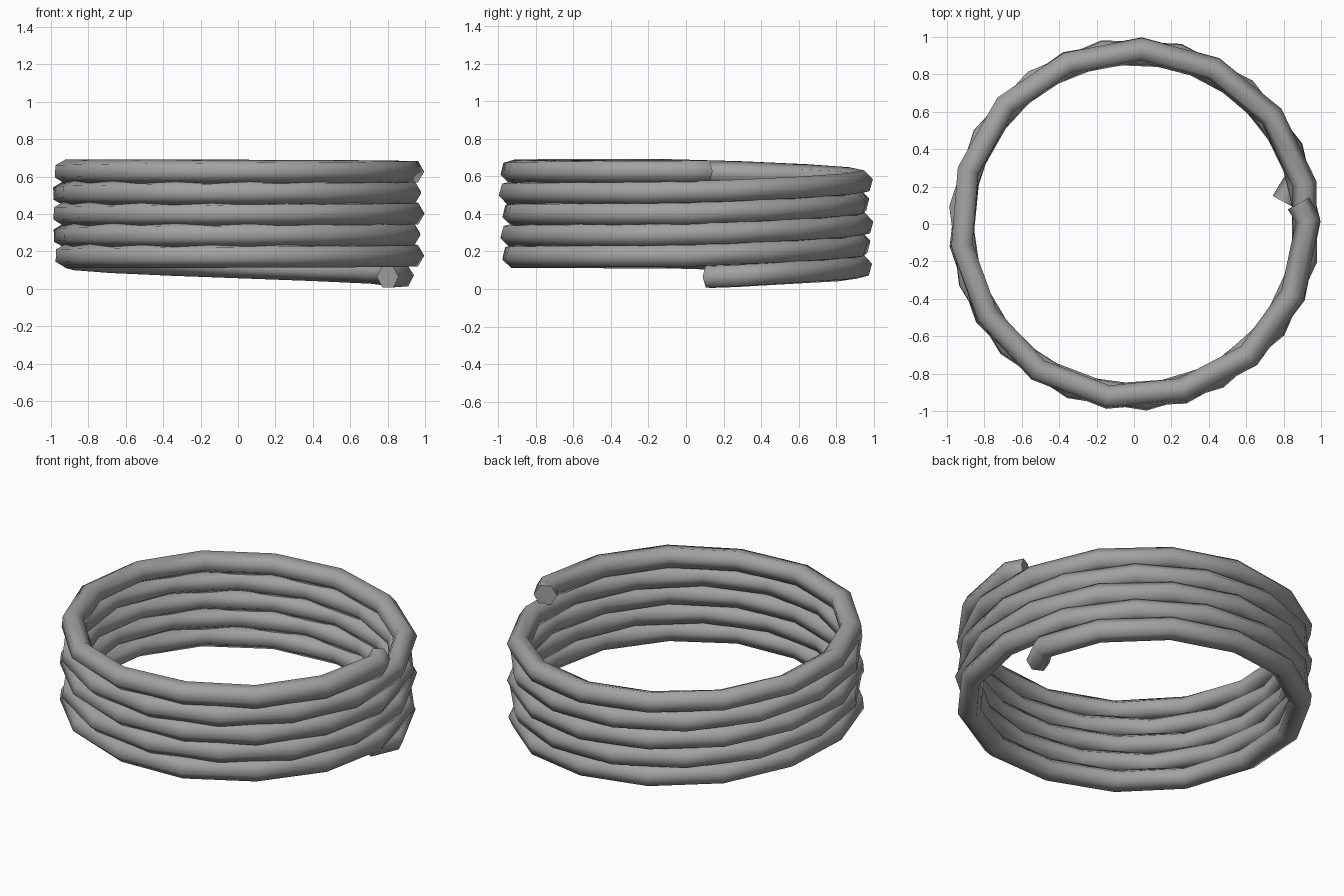
import bpy, bmesh, math, random
from mathutils import Vector

cube = bpy.data.objects.get("Cube")
if cube:
    bpy.data.objects.remove(cube)

random.seed(3)
TURNS, PER_TURN, SIDES = 5, 14.5, 6
COIL_R, TUBE_R, PITCH, BASE_Z = 0.93, 0.066, 0.1125, 0.064


def height(angle):
    """Climb over the back half of every turn, stay level over the front half."""
    turn, part = divmod(angle / math.tau, 1.0)
    return BASE_Z + PITCH * (turn + min(part * 2, 1.0))


# Centre line: inward-bent lower tip, five turns, inward-bent upper tip
path = [Vector((0.80, 0.12, BASE_Z)), Vector((0.875, 0.26, BASE_Z + 0.005))]
step = math.tau / PER_TURN
angle = math.radians(38)
while angle < math.tau * TURNS - 0.2:
    r = COIL_R + random.uniform(-0.006, 0.006)
    path.append(Vector((r * math.cos(angle), r * math.sin(angle), height(angle))))
    angle += step
top_z = BASE_Z + PITCH * TURNS
path += [Vector((0.93, 0.02, top_z)), Vector((0.88, 0.11, top_z))]

# Sweep a slowly twisting hexagon along the centre line
bm = bmesh.new()
rings = []
for i, p in enumerate(path):
    before = (p - path[max(i - 1, 0)]).normalized()
    after = (path[min(i + 1, len(path) - 1)] - p).normalized()
    tangent = (before + after).normalized()
    side = tangent.cross(Vector((0, 0, 1))).normalized()
    up = side.cross(tangent)
    twist = math.atan2(p.y, p.x) % math.tau / SIDES
    ring = []
    for k in range(SIDES):
        a = twist + math.tau * k / SIDES
        ring.append(bm.verts.new(p + TUBE_R * (side * math.cos(a) + up * math.sin(a))))
    # Keep the same corner order after the twist wraps round by one corner
    shift = int((i > 1) and sum(1 for q, s in zip(path, path[1:i + 1])
                                if q.y < 0 <= s.y)) % SIDES
    rings.append(ring[shift:] + ring[:shift])

for a, b in zip(rings, rings[1:]):
    for k in range(SIDES):
        n = (k + 1) % SIDES
        bm.faces.new((a[k], a[n], b[n], b[k]))
bm.faces.new(rings[0])
bm.faces.new(rings[-1])
bmesh.ops.recalc_face_normals(bm, faces=bm.faces)

mesh = bpy.data.meshes.new("coiled_tube")
bm.to_mesh(mesh)
bm.free()
coil = bpy.data.objects.new("coiled_tube", mesh)
bpy.context.scene.collection.objects.link(coil)

# Plain grey finish
grey = bpy.data.materials.new("mid_grey")
grey.use_nodes = True
colour = (0.36, 0.36, 0.36, 1)
grey.diffuse_color = colour
grey.node_tree.nodes["Principled BSDF"].inputs["Base Color"].default_value = colour
mesh.materials.append(grey)

# Round tube, crisp end caps
bpy.ops.object.select_all(action="DESELECT")
coil.select_set(True)
bpy.context.view_layer.objects.active = coil
bpy.ops.object.shade_smooth_by_angle(angle=math.radians(75))
